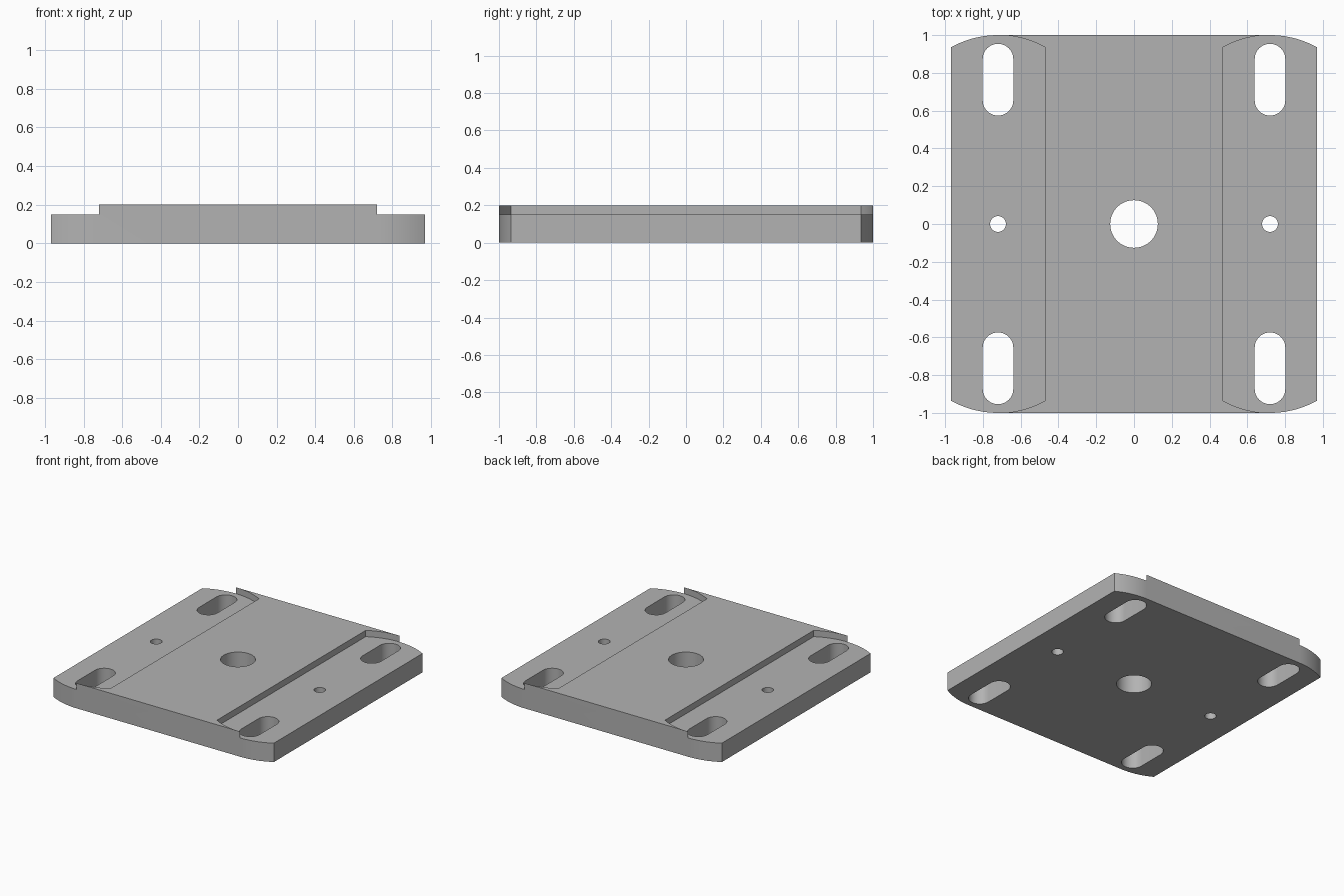
import bpy, bmesh, math

if "Cube" in bpy.data.objects:
    bpy.data.objects.remove(bpy.data.objects["Cube"])

HALF_X, HALF_Y = 0.97, 1.0        # plate half sizes
FLOOR, TOP = 0.15, 0.20           # recess floor and plate top
SLOT_X, REACH = 0.72, 0.25        # slot line and half width of recess
R = 0.513                         # radius of the bowed ends


def arc(cx, cy, r, a0, a1, n=24):
    """Points on an arc, angles in degrees."""
    return [(cx + r * math.cos(math.radians(a0 + (a1 - a0) * i / n)),
             cy + r * math.sin(math.radians(a0 + (a1 - a0) * i / n)))
            for i in range(n + 1)]


def prism(name, pts, z0, z1):
    """Extrude a counter-clockwise outline from z0 to z1."""
    bm = bmesh.new()
    face = bm.faces.new([bm.verts.new((x, y, z0)) for x, y in pts])
    ext = bmesh.ops.extrude_face_region(bm, geom=[face])
    moved = [v for v in ext["geom"] if isinstance(v, bmesh.types.BMVert)]
    bmesh.ops.translate(bm, verts=moved, vec=(0, 0, z1 - z0))
    bmesh.ops.recalc_face_normals(bm, faces=bm.faces)
    mesh = bpy.data.meshes.new(name)
    bm.to_mesh(mesh)
    bm.free()
    obj = bpy.data.objects.new(name, mesh)
    bpy.context.collection.objects.link(obj)
    return obj


def cut(target, pts, z0=-0.1, z1=0.4):
    """Subtract a prism from the target and discard the cutter."""
    cutter = prism("cutter", pts, z0, z1)
    cutter.hide_render = True
    bpy.context.view_layer.objects.active = target
    mod = target.modifiers.new("cut", 'BOOLEAN')
    mod.operation, mod.solver, mod.object = 'DIFFERENCE', 'EXACT', cutter
    bpy.ops.object.modifier_apply(modifier=mod.name)
    bpy.data.objects.remove(cutter, do_unlink=True)


# Plate outline: straight ends that curve away towards the long sides
a = math.degrees(math.acos(REACH / R))
cy = HALF_Y - R
corner = arc(SLOT_X, cy, R, a, 90)
right = [(x, -y) for x, y in reversed(corner)] + corner
outline = right + [(-x, -y) for x, y in right]
plate = prism("mounting_plate", outline, 0, TOP)

# Recesses along both sides, with arc-shaped ends at the inner half
inner = arc(SLOT_X, cy, R, 90, 180 - a)
recess = ([(1.1, -1.1), (1.1, 1.1)] + inner
          + [(x, -y) for x, y in reversed(inner)])
for s in (1, -1):
    cut(plate, [(s * x, s * y) for x, y in recess], FLOOR, 0.4)

# Slots, dowel holes and the centre bore
for sx in (1, -1):
    for sy in (1, -1):
        r, y0, y1 = 0.081, 0.574, 0.954
        cut(plate, [(x + sx * SLOT_X, y + sy * (y0 + y1) / 2) for x, y in
                    arc(0, (y1 - y0) / 2 - r, r, 0, 180)
                    + arc(0, -(y1 - y0) / 2 + r, r, 180, 360)])
    cut(plate, arc(sx * SLOT_X, 0, 0.042, 0, 360, 40)[:-1])
cut(plate, arc(0, 0, 0.126, 0, 360, 64)[:-1])

# Plain grey finish, smooth curved walls and sharp edges
grey = bpy.data.materials.new("plain grey")
grey.diffuse_color = (0.45, 0.45, 0.45, 1)
grey.use_nodes = True
grey.node_tree.nodes["Principled BSDF"].inputs["Base Color"].default_value = grey.diffuse_color
plate.data.materials.clear()
plate.data.materials.append(grey)
for p in plate.data.polygons:
    p.material_index = 0
bpy.ops.object.select_all(action='DESELECT')
plate.select_set(True)
bpy.context.view_layer.objects.active = plate
bpy.ops.object.shade_smooth_by_angle(angle=math.radians(30))
